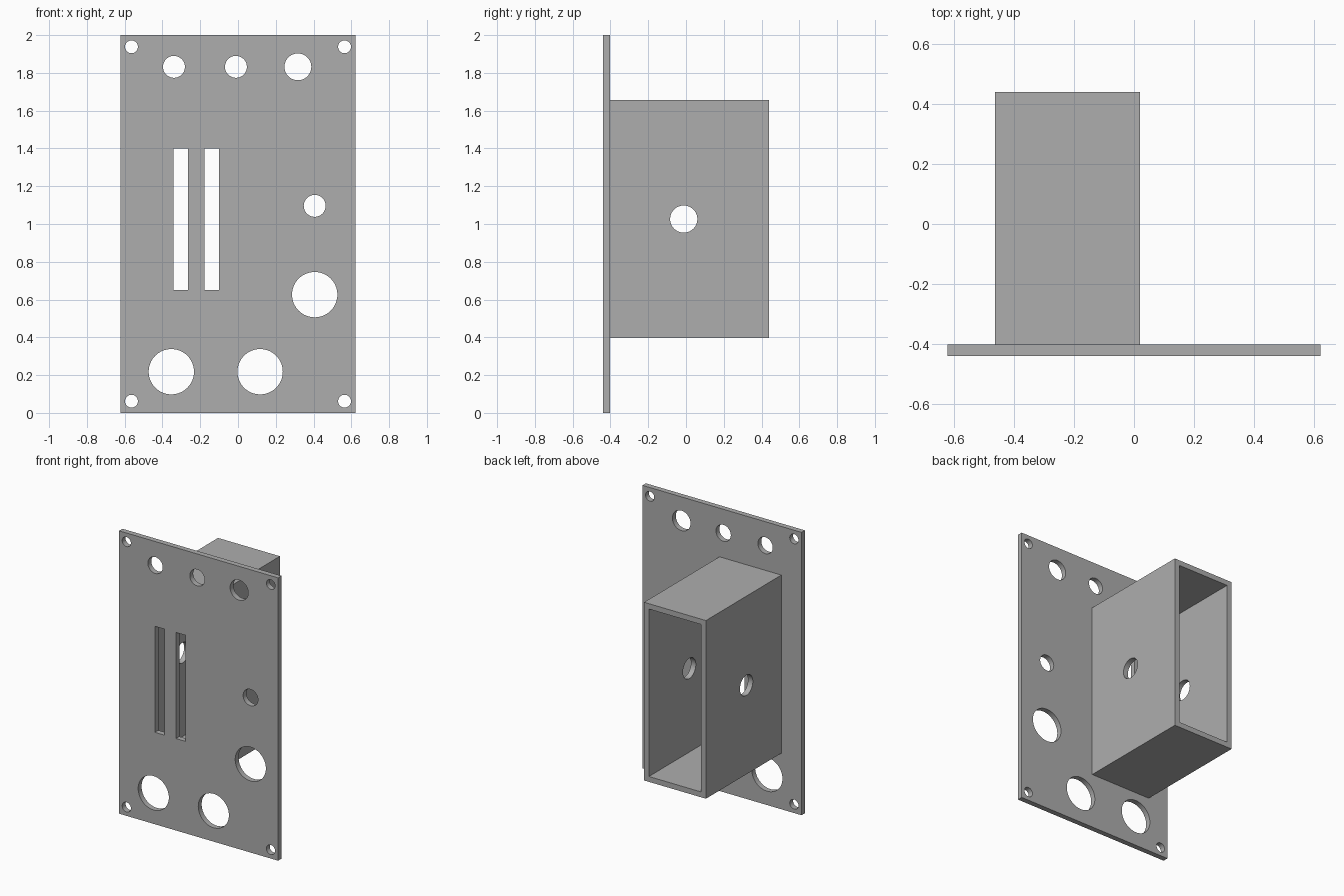
import bpy
import bmesh
from math import radians
from mathutils import Matrix, Vector

default = bpy.data.objects.get("Cube")
if default:
    bpy.data.objects.remove(default, do_unlink=True)

# One grey for the whole model
grey = bpy.data.materials.new("plain_grey")
grey.use_nodes = True
colour = (0.42, 0.42, 0.42, 1)
grey.diffuse_color = colour
grey.node_tree.nodes["Principled BSDF"].inputs["Base Color"].default_value = colour


def add_box(bm, low, high):
    low, high = Vector(low), Vector(high)
    place = Matrix.Translation((low + high) / 2) @ Matrix.Diagonal((*(high - low), 1))
    bmesh.ops.create_cube(bm, size=1, matrix=place)


def add_rod(bm, centre, radius, length, axis):
    turn = Matrix.Rotation(radians(90), 4, "X" if axis == "Y" else "Y")
    bmesh.ops.create_cone(bm, cap_ends=True, segments=64, radius1=radius, radius2=radius,
                          depth=length, matrix=Matrix.Translation(centre) @ turn)


def finish(name, bm):
    mesh = bpy.data.meshes.new(name)
    bm.to_mesh(mesh)
    bm.free()
    mesh.materials.append(grey)
    obj = bpy.data.objects.new(name, mesh)
    bpy.context.collection.objects.link(obj)
    return obj


def cut(obj, cutter_bm):
    cutter = finish(obj.name + "_cutter", cutter_bm)
    cutter.hide_render = True
    mod = obj.modifiers.new("cutouts", "BOOLEAN")
    mod.operation, mod.solver, mod.object = "DIFFERENCE", "EXACT", cutter
    bpy.ops.object.select_all(action="DESELECT")
    bpy.context.view_layer.objects.active = obj
    obj.select_set(True)
    bpy.ops.object.modifier_apply(modifier=mod.name)
    bpy.data.objects.remove(cutter, do_unlink=True)
    bpy.ops.object.shade_smooth_by_angle(angle=radians(30))


FRONT, BACK, WALL = -0.44, 0.44, 0.038
plate_back = FRONT + WALL

# Front panel with screw holes, control holes and two slots
bm = bmesh.new()
add_box(bm, (-0.622, FRONT, 0), (0.622, plate_back, 2))
panel = finish("front_panel", bm)

holes = [(x, z, 0.034) for x in (-0.564, 0.564) for z in (0.062, 1.938)]
holes += [(-0.339, 1.832, 0.058), (-0.011, 1.832, 0.058), (0.317, 1.832, 0.071),
          (0.406, 1.096, 0.058), (0.406, 0.626, 0.12),
          (-0.353, 0.218, 0.12), (0.117, 0.218, 0.12)]
bm = bmesh.new()
for x, z, radius in holes:
    add_rod(bm, (x, FRONT, z), radius, 0.2, "Y")
for x in (-0.304, -0.139):
    add_box(bm, (x - 0.038, FRONT - 0.1, 0.65), (x + 0.038, FRONT + 0.1, 1.4))
cut(panel, bm)

# Rear housing: a tube open at the back, with a hole through both sides
left, right, bottom, top = 0.02, -0.464, 0.396, 1.656
bm = bmesh.new()
add_box(bm, (right, plate_back, bottom), (left, BACK, top))
housing = finish("rear_housing", bm)

bm = bmesh.new()
add_box(bm, (right + WALL, plate_back - 0.1, bottom + WALL),
        (left - WALL, BACK + 0.1, top - WALL))
cut(housing, bm)
bm = bmesh.new()
add_rod(bm, ((left + right) / 2, -0.012, 1.026), 0.072, 1, "X")
cut(housing, bm)
